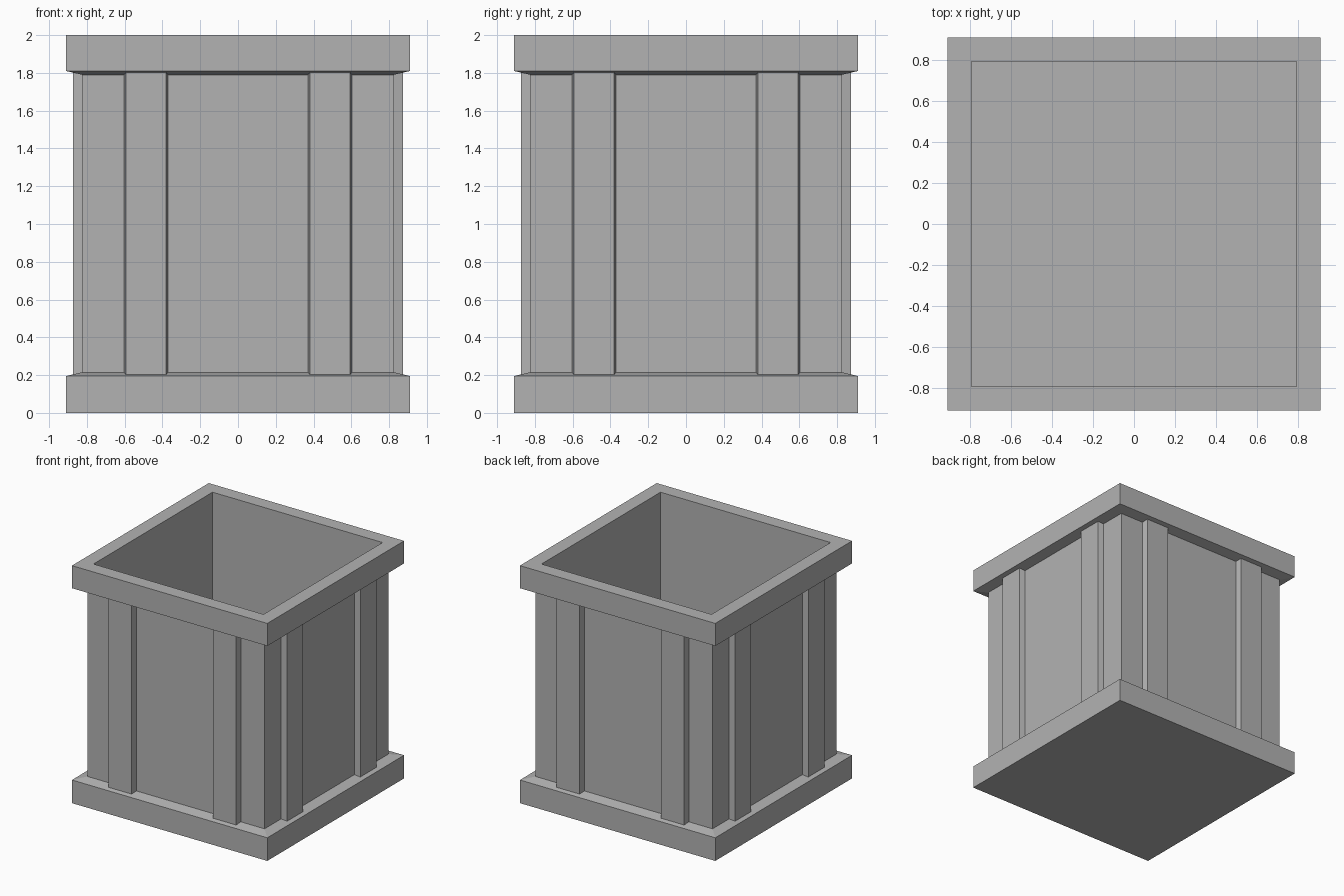
import bpy
import bmesh
from math import pi
from mathutils import Matrix

cube = bpy.data.objects.get("Cube")
if cube:
    bpy.data.objects.remove(cube, do_unlink=True)

grey = bpy.data.materials.new("plain grey")
grey.use_nodes = True
colour = (0.45, 0.45, 0.45, 1)
grey.diffuse_color = colour
grey.node_tree.nodes["Principled BSDF"].inputs["Base Color"].default_value = colour


def make_object(name, bm):
    bmesh.ops.recalc_face_normals(bm, faces=bm.faces)
    mesh = bpy.data.meshes.new(name)
    bm.to_mesh(mesh)
    bm.free()
    mesh.materials.append(grey)
    obj = bpy.data.objects.new(name, mesh)
    bpy.context.collection.objects.link(obj)
    return obj


def loft(bm, rings):
    """Skin a stack of four-cornered rings and cap both ends."""
    loops = [[bm.verts.new(p) for p in ring] for ring in rings]
    for a, b in zip(loops, loops[1:]):
        for i in range(4):
            j = (i + 1) % 4
            bm.faces.new((a[i], a[j], b[j], b[i]))
    bm.faces.new(loops[0])
    bm.faces.new(loops[-1])


# Square planter: base, recessed walls, rim and hollow inside (half width, height)
profile = [(0.91, 0), (0.91, 0.195), (0.825, 0.215), (0.825, 1.79),
           (0.91, 1.81), (0.91, 2), (0.792, 2), (0.792, 0.2)]
bm = bmesh.new()
loft(bm, [[(-r, -r, z), (r, -r, z), (r, r, z), (-r, r, z)] for r, z in profile])
make_object("planter_body", bm)

# Two upright slats with slightly tapered flanks on each of the four walls
for turn, wall in enumerate(("front", "left", "back", "right")):
    for side, x in (("a", -0.487), ("b", 0.487)):
        bm = bmesh.new()
        loft(bm, [[(x - 0.118, -0.82, z), (x - 0.107, -0.873, z),
                   (x + 0.107, -0.873, z), (x + 0.118, -0.82, z)]
                  for z in (0.2, 1.805)])
        bmesh.ops.transform(bm, matrix=Matrix.Rotation(turn * pi / 2, 4, "Z"),
                            verts=bm.verts)
        make_object(f"{wall}_slat_{side}", bm)
